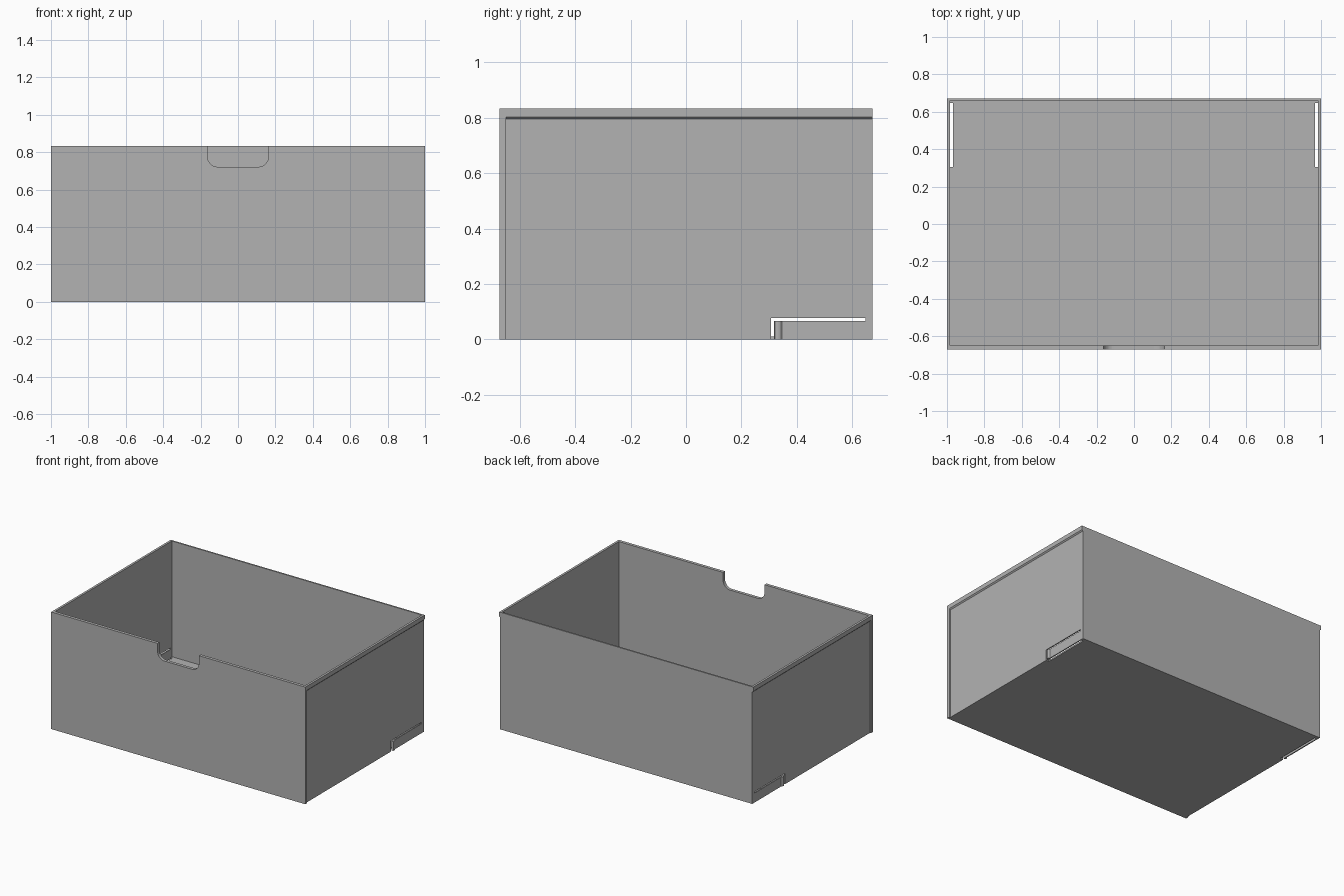
import bpy, bmesh, math

cube = bpy.data.objects.get("Cube")
if cube:
    bpy.data.objects.remove(cube, do_unlink=True)

grey = bpy.data.materials.new("light_grey")
grey.use_nodes = True
grey.diffuse_color = (0.45, 0.45, 0.45, 1)
grey.node_tree.nodes["Principled BSDF"].inputs["Base Color"].default_value = grey.diffuse_color


def prism(name, profile, axis, start, end):
    """Extrude a flat profile along one axis; the profile uses the other two in order."""
    bm = bmesh.new()
    verts = []
    for p in profile:
        co = list(p)
        co.insert(axis, start)
        verts.append(bm.verts.new(co))
    face = bm.faces.new(verts)
    extruded = bmesh.ops.extrude_face_region(bm, geom=[face])["geom"]
    for v in extruded:
        if isinstance(v, bmesh.types.BMVert):
            v.co[axis] = end
    bmesh.ops.recalc_face_normals(bm, faces=bm.faces)
    mesh = bpy.data.meshes.new(name)
    bm.to_mesh(mesh)
    bm.free()
    mesh.materials.append(grey)
    obj = bpy.data.objects.new(name, mesh)
    bpy.context.collection.objects.link(obj)
    return obj


def mirrored(half):
    """Complete a symmetric outline from its +x half."""
    return half + [(-a, b) for a, b in reversed(half)]


# Main dimensions
DEPTH, HEIGHT = 0.672, 0.833
INNER, OUTER = 0.984, 0.992
FRONT_IN, BACK_IN = -0.65, 0.661
SLOT_Y0, SLOT_Y1 = 0.306, 0.648
TAB_Y, TAB_Z, SLOT_Z = 0.318, 0.067, 0.077
LIP_LOW, LIP_HIGH = 0.795, 0.803

# Front panel with rounded finger notch
NOTCH_X, NOTCH_Z, R = 0.163, 0.722, 0.055
arc = [(NOTCH_X - R + R * math.cos(t), NOTCH_Z + R - R * math.sin(t))
       for t in (math.pi / 2 * i / 10 for i in range(11))]
notch = list(reversed(arc)) + [(NOTCH_X, HEIGHT)]
prism("front_panel", mirrored(notch + [(1, HEIGHT), (1, 0)]), 1, -DEPTH, FRONT_IN)

# Back wall, widened at the top where it meets the side lips
prism("back_wall", mirrored([(OUTER, 0), (OUTER, LIP_LOW), (1, LIP_HIGH), (1, HEIGHT)]),
      1, BACK_IN, DEPTH)

# Floor with relief slots beside the spring tabs
prism("floor", mirrored([(INNER, FRONT_IN), (INNER, SLOT_Y0), (0.968, SLOT_Y0),
                         (0.968, SLOT_Y1), (INNER, SLOT_Y1), (INNER, BACK_IN)]), 2, 0, 0.01)

# Side walls, lips and latches
wall = [(FRONT_IN, 0), (SLOT_Y0, 0), (SLOT_Y0, SLOT_Z), (SLOT_Y1, SLOT_Z), (SLOT_Y1, TAB_Z),
        (TAB_Y, TAB_Z), (TAB_Y, 0), (BACK_IN, 0), (BACK_IN, LIP_LOW), (FRONT_IN, LIP_LOW)]
lip = [(INNER, LIP_LOW), (OUTER, LIP_LOW), (1, LIP_HIGH), (1, HEIGHT), (INNER, HEIGHT)]
bump = [(OUTER, TAB_Y), (0.998, 0.321), (1, 0.327), (1, 0.333), (0.998, 0.339), (OUTER, 0.346)]
for side, s in (("left", 1), ("right", -1)):
    prism(side + "_wall", wall, 0, s * INNER, s * OUTER)
    prism(side + "_lip", [(s * x, z) for x, z in lip], 1, FRONT_IN, BACK_IN)
    prism(side + "_latch_bump", [(s * x, y) for x, y in bump], 2, 0, TAB_Z)
